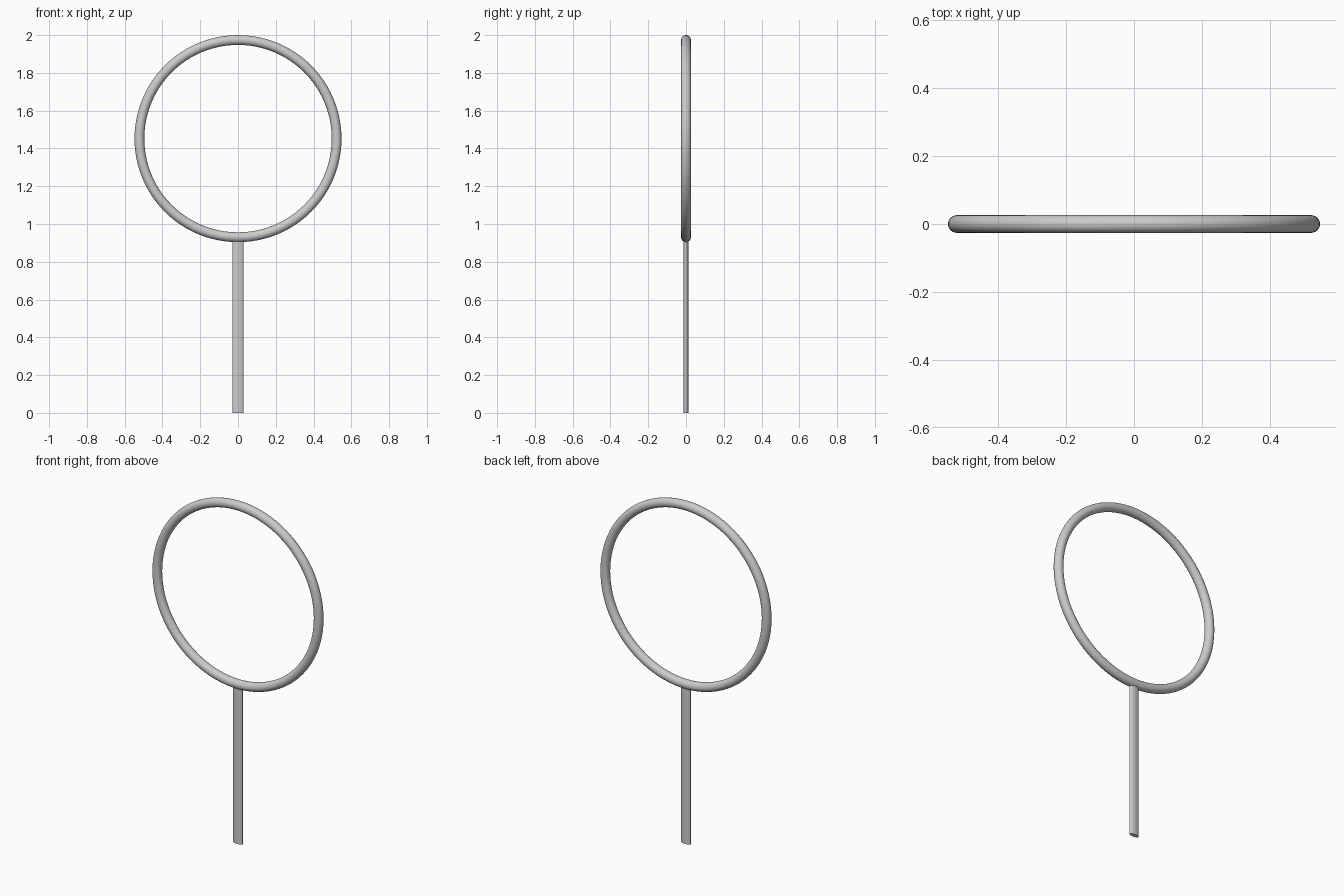
import bpy

if "Cube" in bpy.data.objects:
    bpy.data.objects.remove(bpy.data.objects["Cube"])

R, r = 0.522, 0.026      # hoop radii
TOP = 2.0
centre_z = TOP - R - r


def smooth(obj):
    bpy.ops.object.shade_smooth_by_angle(angle=0.6)
    return obj


# Upright round hoop
bpy.ops.mesh.primitive_torus_add(major_radius=R, minor_radius=r,
                                 major_segments=96, minor_segments=24,
                                 location=(0, 0, centre_z),
                                 rotation=(1.5707963, 0, 0))
hoop = bpy.context.object
hoop.name = "hoop"
smooth(hoop)

# Flattened oval post, ending inside the hoop tube
post_top = centre_z - R
bpy.ops.mesh.primitive_cylinder_add(vertices=32, radius=1, depth=post_top,
                                    location=(0, 0, post_top / 2))
post = bpy.context.object
post.name = "post"
post.scale = (0.03, 0.0125, 1)
bpy.ops.object.transform_apply(location=False, rotation=False, scale=True)
smooth(post)
